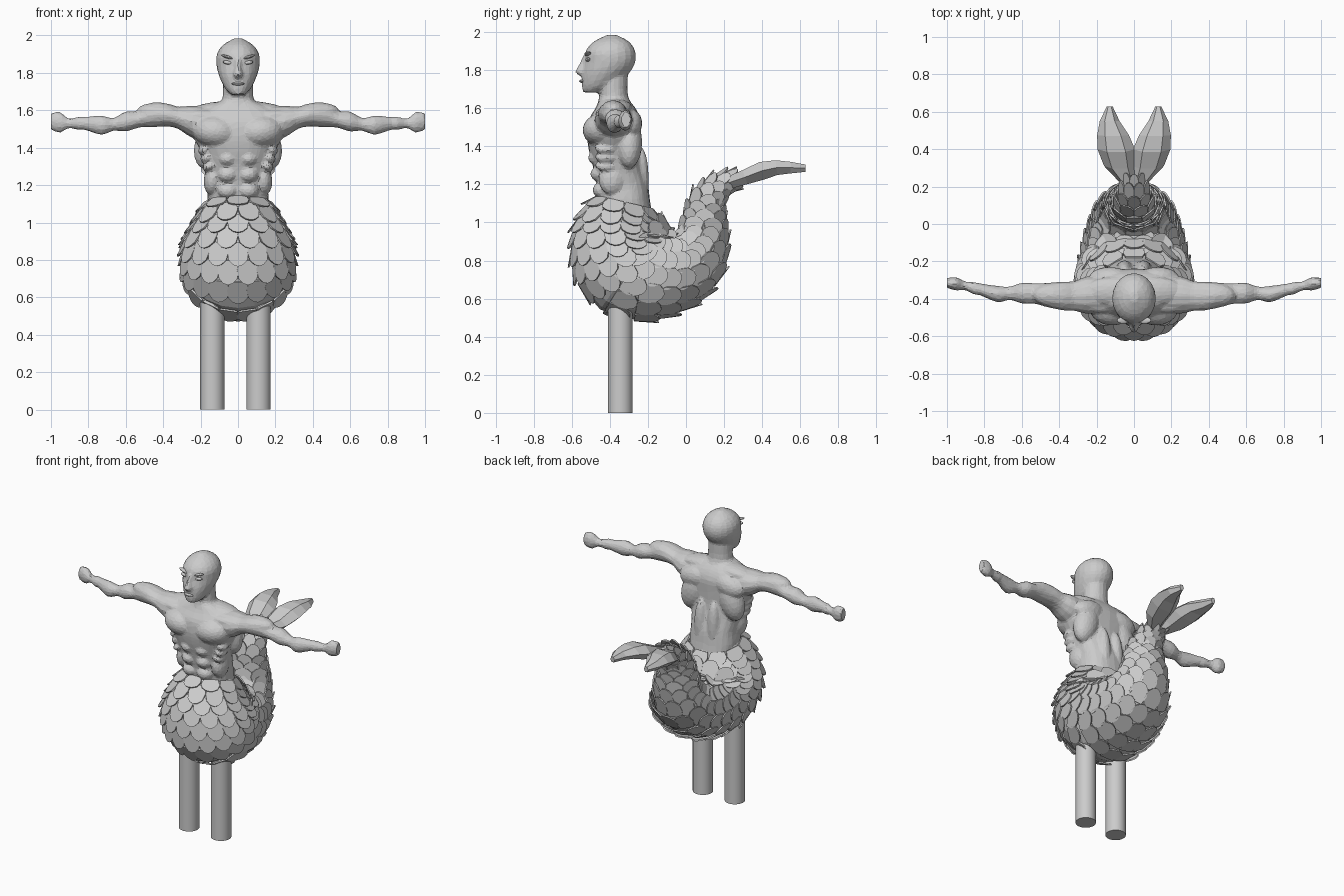
import bpy, bmesh, math
from mathutils import Vector, Matrix

if "Cube" in bpy.data.objects:
    bpy.data.objects.remove(bpy.data.objects["Cube"])

X, Y, Z = Vector((1, 0, 0)), Vector((0, 1, 0)), Vector((0, 0, 1))
grey = bpy.data.materials.new("plain grey")
grey.diffuse_color = (0.6, 0.6, 0.6, 1)
grey.use_nodes = True
grey.node_tree.nodes["Principled BSDF"].inputs["Base Color"].default_value = grey.diffuse_color


def finish(name, bm):
    bmesh.ops.recalc_face_normals(bm, faces=bm.faces)
    mesh = bpy.data.meshes.new(name)
    bm.to_mesh(mesh)
    bm.free()
    mesh.materials.append(grey)
    ob = bpy.data.objects.new(name, mesh)
    bpy.context.collection.objects.link(ob)
    return ob


def spline(rows, t):
    """Smooth interpolation of rows (x, y, z, radius_a, radius_b)."""
    last = len(rows) - 1
    t = min(max(t, 0), last)
    i = min(int(t), last - 1)
    f = t - i
    p0, p1, p2, p3 = (rows[min(max(k, 0), last)] for k in (i - 1, i, i + 1, i + 2))
    return [0.5 * (2 * b + (c - a) * f + (2 * a - 5 * b + 4 * c - d) * f * f
            + (3 * b - a - 3 * c + d) * f ** 3) for a, b, c, d in zip(p0, p1, p2, p3)]


def surf(rows, t, ang, A, B=None, power=1):
    """Point on the lofted skin; rings follow the path unless B is fixed."""
    r = spline(rows, t)
    if B is None:
        tan = Vector(spline(rows, t + 0.15)[:3]) - Vector(spline(rows, t - 0.15)[:3])
        B = tan.cross(A).normalized()
    c, s = (math.copysign(abs(v) ** power, v) for v in (math.cos(ang), math.sin(ang)))
    return Vector(r[:3]) + A * (r[3] * c) + B * (r[4] * s)


def loft(name, rows, n, sub, A, B=None, power=1):
    bm = bmesh.new()
    rings = []
    for k in range((len(rows) - 1) * sub + 1):
        rings.append([bm.verts.new(surf(rows, k / sub, 2 * math.pi * j / n, A, B, power))
                      for j in range(n)])
    for a, b in zip(rings, rings[1:]):
        for j in range(n):
            bm.faces.new((a[j], a[(j + 1) % n], b[(j + 1) % n], b[j]))
    bm.faces.new(rings[0])
    bm.faces.new(rings[-1])
    return finish(name, bm)


def muscle(name, pos, radii, tilt=0, sides=(1, -1)):
    """Faceted ellipsoid, mirrored left and right, tilted in the front plane."""
    for s in sides:
        bm = bmesh.new()
        m = (Matrix.Translation((pos[0] * s, pos[1], pos[2]))
             @ Matrix.Rotation(-tilt * s, 4, 'Y') @ Matrix.Diagonal((*radii, 1)))
        bmesh.ops.create_icosphere(bm, subdivisions=3, radius=1, matrix=m)
        finish(name + ("_left" if s > 0 else "_right") * (len(sides) > 1), bm)


# torso, neck and head
body = loft("upper_body", [(0, -.315, 1.03, .16, .14), (0, -.325, 1.12, .165, .135),
                           (0, -.335, 1.2, .16, .135), (0, -.36, 1.3, .178, .13),
                           (0, -.375, 1.38, .198, .135), (0, -.38, 1.46, .24, .14),
                           (0, -.375, 1.54, .255, .135), (0, -.37, 1.6, .2, .105),
                           (0, -.38, 1.645, .1, .075)], 24, 3, X, Y, .85)
loft("neck", [(0, -.365, 1.56, .14, .1), (0, -.375, 1.62, .1, .09),
              (0, -.38, 1.67, .083, .075), (0, -.385, 1.77, .08, .08)], 16, 3, X, Y)
loft("head", [(0, -.49, 1.682, .035, .05), (0, -.465, 1.715, .068, .082),
              (0, -.425, 1.78, .1, .122), (0, -.4, 1.84, .115, .133),
              (0, -.397, 1.9, .113, .13), (0, -.392, 1.95, .08, .092),
              (0, -.39, 1.985, .02, .025)], 20, 3, X, Y)
loft("nose", [(0, -.52, 1.88, .016, .018), (0, -.538, 1.83, .017, .022),
              (0, -.55, 1.79, .026, .034), (0, -.535, 1.765, .016, .014)], 8, 2, X, Y)

# torso muscles
muscle("chest_muscle", (.118, -.44, 1.485), (.125, .103, .088), .12)
for i, z in enumerate((1.34, 1.255, 1.17)):
    muscle(f"belly_muscle_{i}", (.055, -.45 + .004 * i, z), (.055, .064 - .008 * i, .044))
muscle("lower_belly", (.045, -.41, 1.085), (.06, .055, .05))
muscle("side_muscle", (.135, -.39, 1.23), (.048, .07, .085), .1)
for i in range(3):
    muscle(f"rib_muscle_{i}", (.155 + .012 * i, -.42, 1.3 + .045 * i), (.036, .06, .025), -.5)
muscle("back_muscle", (.145, -.3, 1.42), (.085, .07, .14), .3)
muscle("shoulder_blade", (.13, -.285, 1.52), (.11, .055, .07), -.2)
muscle("spine_muscle", (.05, -.24, 1.22), (.045, .045, .18))
muscle("neck_slope", (.12, -.36, 1.605), (.15, .075, .04), -.12)
muscle("collar_muscle", (.17, -.42, 1.57), (.15, .055, .035), .05)

# arms with closed fists
arm = [(.13, -.38, 1.52, .1, .1), (.25, -.38, 1.54, .1, .085),
       (.32, -.385, 1.56, .08, .06), (.38, -.385, 1.575, .078, .062),
       (.46, -.38, 1.575, .066, .066), (.53, -.372, 1.552, .056, .045),
       (.6, -.37, 1.54, .056, .054), (.665, -.37, 1.525, .036, .034),
       (.73, -.375, 1.52, .044, .052), (.82, -.35, 1.53, .032, .035),
       (.85, -.345, 1.53, .034, .036), (.905, -.33, 1.53, .024, .026),
       (.95, -.32, 1.535, .036, .055), (1.0, -.315, 1.54, .027, .047)]
for s, side in ((1, "left"), (-1, "right")):
    loft("arm_" + side, [(s * r[0], *r[1:]) for r in arm], 12, 3, Y, Z)
muscle("shoulder_cap", (.43, -.38, 1.592), (.11, .062, .048), .05)

# fuse the flesh into one faceted skin
bpy.ops.object.select_all(action='SELECT')
bpy.context.view_layer.objects.active = body
bpy.ops.object.join()
mod = body.modifiers.new("fuse", 'REMESH')
mod.mode, mod.voxel_size = 'VOXEL', .01
mod = body.modifiers.new("soften", 'SMOOTH')
mod.iterations = 2
mod = body.modifiers.new("facets", 'DECIMATE')
mod.ratio = .16

# face details
muscle("lips", (0, -.547, 1.742), (.034, .014, .009), sides=(1,))
muscle("eye", (.055, -.514, 1.855), (.027, .014, .01), .15)
muscle("brow", (.057, -.515, 1.885), (.036, .018, .008), .3)

# curled fish tail
tail = [(0, -.32, 1.11, .165, .14), (0, -.34, 1.01, .22, .21),
        (0, -.34, .89, .28, .255), (0, -.285, .775, .285, .285),
        (0, -.135, .745, .262, .235), (0, .01, .79, .215, .187),
        (0, .075, .885, .16, .135), (0, .095, 1.0, .125, .1),
        (0, .11, 1.1, .1, .08), (0, .17, 1.185, .07, .055), (0, .26, 1.225, .04, .035)]
loft("tail", tail, 20, 3, X)

# overlapping scales in staggered rows
outline = [(-.38, 0), (-.5, .4), (-.43, .75), (-.22, .94), (0, 1),
           (.22, .94), (.43, .75), (.5, .4), (.38, 0)]
bm = bmesh.new()
step = .42
for row in range(23):
    t = .1 + row * step
    c = spline(tail, t)
    r = (c[3] + c[4]) / 2
    n = max(8, round(2 * math.pi * r / .098))
    for j in range(n):
        ang = 2 * math.pi * (j + .5 * (row % 2)) / n + math.pi / 2
        p = surf(tail, t, ang, X)
        along = surf(tail, t + step, ang, X) - p
        if along.length < .028 and (row % 2 or along.length < .012):
            continue        # thin out the crowded inner bend
        around = (surf(tail, t, ang + .05, X) - surf(tail, t, ang - .05, X)).normalized()
        length = min(max(along.length * 1.85, .07), .13)
        up = around.cross(along).normalized()
        if up.dot(p - Vector(c[:3])) < 0:
            up = -up
        along = along.normalized()
        width = 1.2 * 2 * math.pi * r / n
        layers = []
        for h in (0, .009):
            layers.append([bm.verts.new(p + around * (u * width) + along * (v * length)
                           + up * (h + .004 + .02 * v - .03 * u * u)) for u, v in outline])
        low, top = layers
        bm.faces.new(low[::-1])
        bm.faces.new(top)
        for k in range(len(low)):
            m = (k + 1) % len(low)
            bm.faces.new((low[k], low[m], top[m], top[k]))
finish("tail_scales", bm)

# forked tail fin
for s, side in ((1, "left"), (-1, "right")):
    loft("fin_" + side, [(s * .02, .2, 1.2, .035, .035), (s * .075, .31, 1.238, .085, .045),
                         (s * .095, .4, 1.272, .1, .055), (s * .112, .475, 1.288, .085, .045),
                         (s * .13, .55, 1.288, .053, .035),
                         (s * .13, .628, 1.285, .016, .022)], 6, 1, X)

# two support posts
for x, side in ((.11, "left"), (-.137, "right")):
    bm = bmesh.new()
    bmesh.ops.create_cone(bm, cap_ends=True, segments=32, radius1=.065, radius2=.065,
                          depth=.62, matrix=Matrix.Translation((x, -.345, .31)))
    post = finish("post_" + side, bm)
    bpy.ops.object.select_all(action='DESELECT')
    post.select_set(True)
    bpy.context.view_layer.objects.active = post
    bpy.ops.object.shade_smooth_by_angle()
